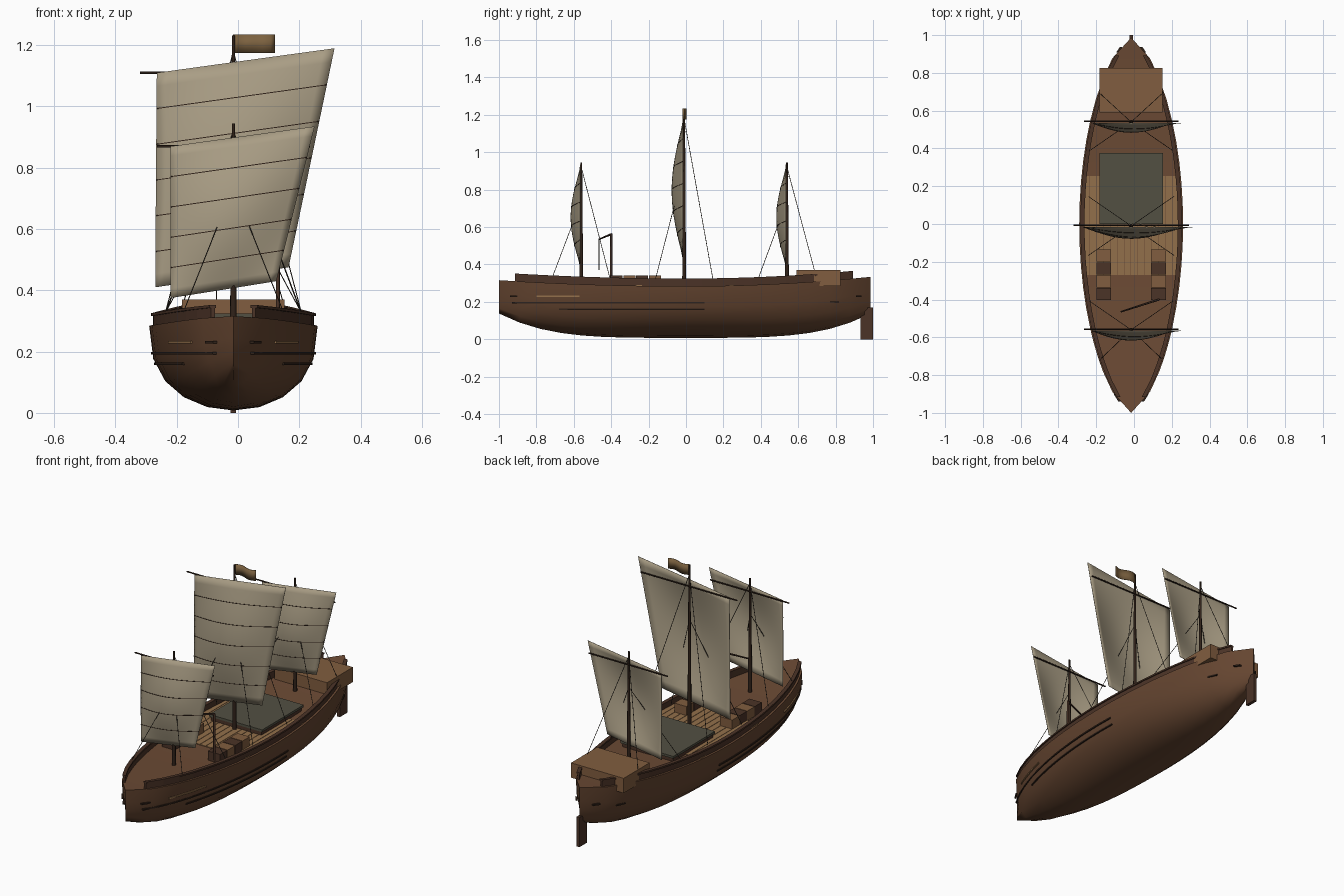
import bpy, bmesh, math
from mathutils import Vector

if "Cube" in bpy.data.objects:
    bpy.data.objects.remove(bpy.data.objects["Cube"])

CX = -0.015  # centreline of the ship


def mat(name, r, g, b):
    m = bpy.data.materials.new(name)
    m.diffuse_color = (r, g, b, 1)
    m.use_nodes = True
    m.node_tree.nodes["Principled BSDF"].inputs["Base Color"].default_value = m.diffuse_color
    return m


HULL = mat("hull_brown", 0.13, 0.06, 0.03)
DECK = mat("deck_brown", 0.15, 0.07, 0.035)
PLANK = mat("plank_tan", 0.29, 0.16, 0.07)
DARK = mat("dark_wood", 0.03, 0.016, 0.01)
RAIL = mat("rail_brown", 0.07, 0.033, 0.02)
HOUSE = mat("house_brown", 0.22, 0.11, 0.05)
SAIL = mat("sailcloth", 0.40, 0.34, 0.235)
HATCH = mat("hatch_cloth", 0.085, 0.08, 0.055)
FLAG = mat("flag_cloth", 0.20, 0.12, 0.05)
ROPE = mat("rope", 0.05, 0.04, 0.03)


def make(name, verts, faces, material, smooth=None):
    me = bpy.data.meshes.new(name)
    me.from_pydata(verts, [], faces)
    bm = bmesh.new()
    bm.from_mesh(me)
    bmesh.ops.remove_doubles(bm, verts=bm.verts, dist=1e-5)
    bmesh.ops.recalc_face_normals(bm, faces=bm.faces)
    bm.to_mesh(me)
    bm.free()
    ob = bpy.data.objects.new(name, me)
    bpy.context.collection.objects.link(ob)
    me.materials.append(material)
    if smooth:
        bpy.ops.object.select_all(action='DESELECT')
        ob.select_set(True)
        bpy.context.view_layer.objects.active = ob
        bpy.ops.object.shade_smooth_by_angle(angle=math.radians(smooth))
    return ob


def box(name, x0, x1, y0, y1, z0, z1, material):
    v = [(x, y, z) for x in (x0, x1) for y in (y0, y1) for z in (z0, z1)]
    f = [(0, 1, 3, 2), (4, 6, 7, 5), (0, 4, 5, 1), (2, 3, 7, 6), (0, 2, 6, 4), (1, 5, 7, 3)]
    return make(name, v, f, material)


def rod(name, a, b, r0, r1, material, n=8):
    a, b = Vector(a), Vector(b)
    q = (b - a).to_track_quat('Z', 'Y')
    v = [p + q @ Vector((r * math.cos(i * math.tau / n), r * math.sin(i * math.tau / n), 0))
         for p, r in ((a, r0), (b, r1)) for i in range(n)]
    f = [(i, (i + 1) % n, n + (i + 1) % n, n + i) for i in range(n)]
    f += [tuple(range(n)), tuple(range(n, 2 * n))]
    return make(name, v, f, material, 50 if n > 5 else None)


def sweep(name, sections, material, smooth=None):
    """Closed loops of equal size joined in order, with end caps."""
    n = len(sections[0])
    v = [p for s in sections for p in s]
    f = [(k * n + i, k * n + (i + 1) % n, (k + 1) * n + (i + 1) % n, (k + 1) * n + i)
         for k in range(len(sections) - 1) for i in range(n)]
    f += [tuple(range(n)), tuple(range(len(v) - n, len(v)))]
    return make(name, v, f, material, smooth)


# Hull lines
def half_width(s):
    return 0.275 * max(0, 1 - s * s) ** 0.65


def sheer(s):
    return 0.284 + (0.032 if s < 0 else 0.05) * s * s


def keel(s):
    return 0.008 + 0.13 * s ** 4


def hull_x(s, z):
    c = max(0, min(1, (sheer(s) - z) / (sheer(s) - keel(s)))) ** 1.25
    return half_width(s) * math.sqrt(1 - c * c)


def ypos(s):
    return s if s < 0 else s * 0.987


# Hull shell
N, M = 18, 10
verts, faces = [], []
for k in range(N + 1):
    s = -1 + 2 * k / N
    for j in range(M + 1):
        t = math.pi / 2 * (2 * j / M - 1)
        verts.append((CX + half_width(s) * math.sin(t), ypos(s),
                      sheer(s) - (sheer(s) - keel(s)) * max(0, math.cos(t)) ** 0.8))
for k in range(N):
    for j in range(M):
        a = k * (M + 1) + j
        faces.append((a, a + 1, a + M + 2, a + M + 1))
make("hull", verts, faces, HULL, 50)

# Main deck closing the hull
verts, faces = [], []
for k in range(N + 1):
    s = -1 + 2 * k / N
    for sx in (-1, 1):
        verts.append((CX + sx * half_width(s), ypos(s), sheer(s)))
faces = [(2 * k, 2 * k + 1, 2 * k + 3, 2 * k + 2) for k in range(N)]
make("main_deck", verts, faces, DECK)

# Light midship planking
for i in range(14):
    x = -0.255 + i * 0.51 / 14
    box("deck_plank", CX + x, CX + x + 0.034, -0.27, 0.255, 0.28, 0.2905, PLANK)

# Bulwarks and strakes on both sides
for sx in (-1, 1):
    secs, caps = [], []
    for k in range(21):
        s = -0.915 + 1.82 * k / 20
        w, z = half_width(s) - 0.012, sheer(s)
        secs.append([(CX + sx * x, ypos(s), h) for x, h in
                     ((w, z - 0.005), (w, z + 0.036), (w - 0.012, z + 0.036), (w - 0.012, z - 0.005))])
        caps.append([(CX + sx * x, ypos(s), h) for x, h in
                     ((w + 0.006, z + 0.032), (w + 0.006, z + 0.041), (w - 0.016, z + 0.041), (w - 0.016, z + 0.032))])
    sweep("bulwark", secs, RAIL)
    sweep("bulwark_cap", caps, RAIL)
    for z, y0, y1, m in ((0.16, -0.68, 0.1, DARK), (0.195, -0.93, 0.1, DARK), (0.23, -0.8, -0.57, PLANK),
                         (0.23, -0.94, -0.9, DARK), (0.2, 0.78, 0.83, DARK), (0.23, 0.92, 0.95, DARK)):
        secs = []
        for k in range(13):
            s = y0 + (y1 - y0) * k / 12
            x = hull_x(s, z)
            secs.append([(CX + sx * (x + d), ypos(s), z + h) for d, h in
                         ((-0.01, -0.004), (0.003, -0.004), (0.003, 0.004), (-0.01, 0.004))])
        sweep("hull_strake", secs, m)

# Rudder, deckhouse, hatch
box("rudder", CX - 0.009, CX + 0.009, 0.932, 1.0, 0.0, 0.17, RAIL)
box("deckhouse", CX - 0.167, CX + 0.167, 0.59, 0.825, 0.285, 0.37, HOUSE)
box("hatch_coaming", CX - 0.16, CX + 0.16, 0.005, 0.37, 0.28, 0.315, RAIL)
box("hatch_cover", CX - 0.168, CX + 0.168, 0.0, 0.377, 0.312, 0.325, HATCH)

# Cargo crates in two rows
for sx in (-1, 1):
    for i in range(4):
        y = -0.135 - i * 0.068
        x = CX + sx * 0.145
        box("crate", x - 0.039, x + 0.039, y - 0.064, y, 0.285, 0.342, HOUSE if i % 2 == 0 else RAIL)

# Loading davit
rod("davit_post", (0.13, -0.40, 0.285), (0.13, -0.40, 0.565), 0.007, 0.006, RAIL)
rod("davit_arm", (0.13, -0.40, 0.562), (-0.07, -0.465, 0.535), 0.006, 0.004, DARK)
rod("davit_rope", (-0.07, -0.465, 0.535), (-0.07, -0.465, 0.37), 0.0018, 0.0018, ROPE, 5)


def rig(y, top, yard_z, yard_half, corners, belly, panels, stay_low, stay_high):
    """Mast, yard, bellied lug sail with battens, and stays."""
    rod("mast", (CX, y, 0.27), (CX, y, top), 0.011, 0.005, DARK, 10)
    rod("yard", (CX - yard_half, y + 0.004, yard_z), (CX + yard_half, y + 0.004, yard_z), 0.004, 0.004, DARK)
    bl, br, tr, tl = [Vector((c[0], 0, c[1])) for c in corners]

    def pt(u, v, off=0):
        p = bl.lerp(br, u).lerp(tl.lerp(tr, u), v)
        p.y = y - 0.006 - belly * math.sin(math.pi * u) * math.sin(math.pi * v) - off
        return p
    n = 16
    vs = [pt(i / n, j / n) for j in range(n + 1) for i in range(n + 1)]
    fs = [(j * (n + 1) + i, j * (n + 1) + i + 1, (j + 1) * (n + 1) + i + 1, (j + 1) * (n + 1) + i)
          for j in range(n) for i in range(n)]
    ob = make("sail", vs, fs, SAIL, 60)
    sol = ob.modifiers.new("thickness", 'SOLIDIFY')
    sol.thickness = 0.002
    sol.offset = 0
    for k in range(1, panels):
        secs = [[pt(i / n, k / panels, 0.001) + Vector(d) for d in
                 ((0, -0.0015, -0.0015), (0, -0.0015, 0.0015), (0, 0.0015, 0.0015), (0, 0.0015, -0.0015))]
                for i in range(n + 1)]
        sweep("sail_batten", secs, DARK)
    for sx in (-1, 1):
        for dy, z in ((-0.155, stay_low), (0.155, stay_high)):
            x = min(0.225, half_width(y + dy) - 0.01)
            rod("stay", (CX, y, z), (CX + sx * x, y + dy, sheer(y + dy) + 0.03), 0.0017, 0.0017, ROPE, 5)


for y in (-0.56, 0.54):
    rig(y, 0.945, 0.87, 0.25, ((-0.22, 0.375), (0.125, 0.43), (0.25, 0.935), (-0.22, 0.87)), 0.05, 5, 0.74, 0.92)
rig(-0.01, 1.232, 1.11, 0.305, ((-0.27, 0.41), (0.165, 0.475), (0.315, 1.19), (-0.265, 1.11)), 0.06, 6, 0.92, 1.18)

# Flag at the main masthead
vs = [(CX + 0.136 * i / 10, -0.01 + 0.01 * math.sin(i / 10 * math.tau), z) for i in range(11) for z in (1.175, 1.235)]
flag = make("flag", vs, [(2 * i, 2 * i + 2, 2 * i + 3, 2 * i + 1) for i in range(10)], FLAG, 60)
flag.modifiers.new("thickness", 'SOLIDIFY').thickness = 0.003
